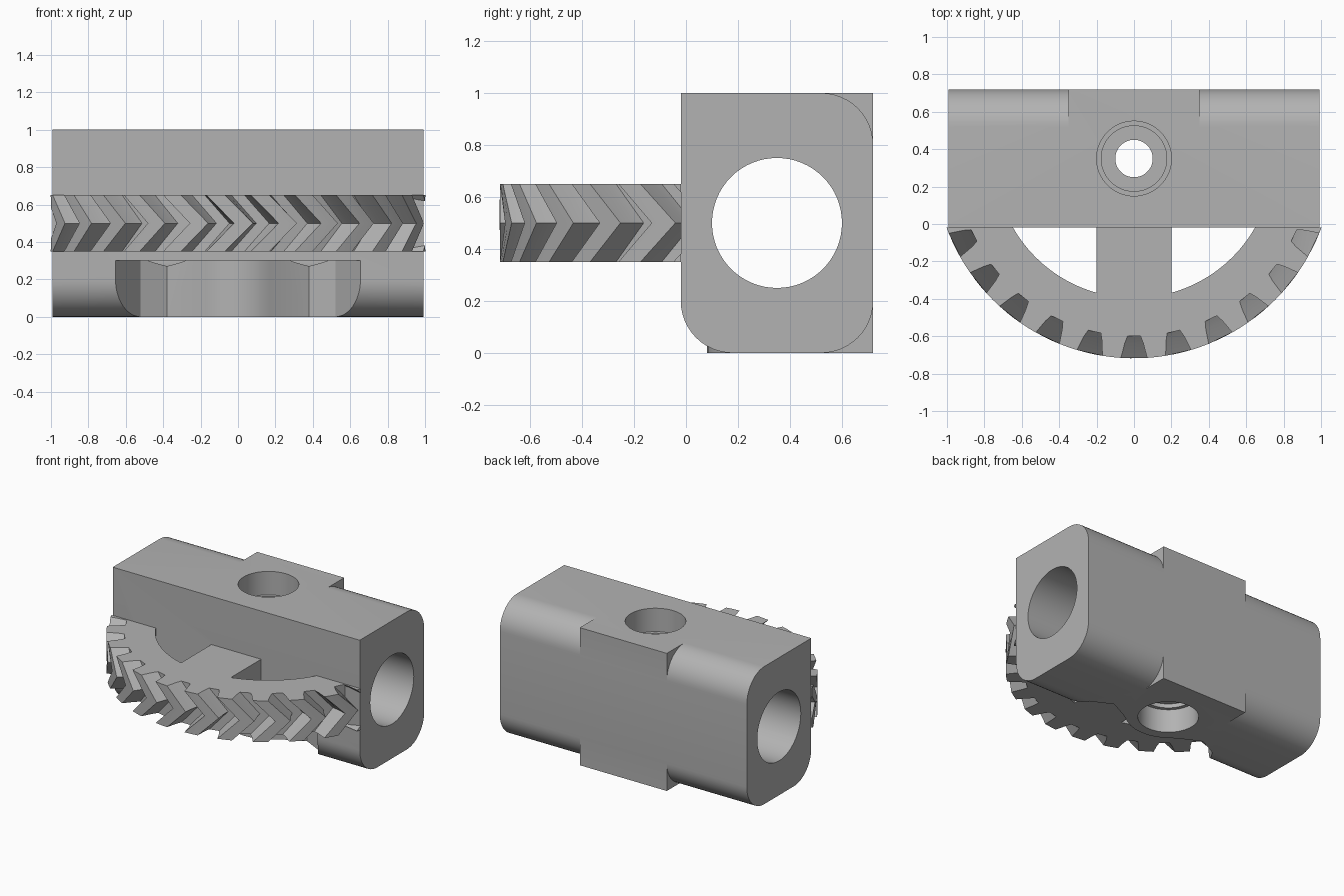
import bpy, bmesh, math
from mathutils import Matrix

if "Cube" in bpy.data.objects:
    bpy.data.objects.remove(bpy.data.objects["Cube"])

grey = bpy.data.materials.new("light grey")
grey.use_nodes = True
COLOUR = (0.45, 0.45, 0.45, 1)
grey.diffuse_color = COLOUR
grey.node_tree.nodes["Principled BSDF"].inputs["Base Color"].default_value = COLOUR

AXIS_Y = 0.35      # shared axis of the gear and the vertical bore
FRONT, BACK = -0.02, 0.72
HALF = 0.993       # half length of the block


def make(name, bm):
    bmesh.ops.recalc_face_normals(bm, faces=bm.faces)
    mesh = bpy.data.meshes.new(name)
    bm.to_mesh(mesh)
    bm.free()
    mesh.materials.append(grey)
    ob = bpy.data.objects.new(name, mesh)
    bpy.context.collection.objects.link(ob)
    return ob


def prism(name, points, a, b, along="z"):
    """Extrude a flat outline from a to b, along z (x, y) or along x (y, z)."""
    bm = bmesh.new()
    place = (lambda p: (p[0], p[1], a)) if along == "z" else (lambda p: (a, p[0], p[1]))
    face = bm.faces.new([bm.verts.new(place(p)) for p in points])
    new = bmesh.ops.extrude_face_region(bm, geom=[face])["geom"]
    step = (0, 0, b - a) if along == "z" else (b - a, 0, 0)
    bmesh.ops.translate(bm, vec=step, verts=[v for v in new if isinstance(v, bmesh.types.BMVert)])
    return make(name, bm)


def box(name, x0, x1, y0, y1, z0, z1):
    return prism(name, [(x0, y0), (x1, y0), (x1, y1), (x0, y1)], z0, z1)


def circle(cx, cy, r, n=64):
    return [(cx + r * math.cos(math.tau * i / n), cy + r * math.sin(math.tau * i / n)) for i in range(n)]


def cut(target, cutter):
    mod = target.modifiers.new("cut", "BOOLEAN")
    mod.operation, mod.solver, mod.object = "DIFFERENCE", "EXACT", cutter
    bpy.context.view_layer.objects.active = target
    bpy.ops.object.modifier_apply(modifier=mod.name)
    bpy.data.objects.remove(cutter)


def smooth(ob):
    bpy.ops.object.select_all(action="DESELECT")
    ob.select_set(True)
    bpy.context.view_layer.objects.active = ob
    bpy.ops.object.shade_smooth_by_angle(angle=math.radians(25))


def corner(y, z, sy, sz, r=0.2, n=12):
    """Outline of the waste outside a rounded edge; sy and sz point outwards."""
    arc = [(y - sy * r * (1 - math.sin(t)), z - sz * r * (1 - math.cos(t)))
           for t in (math.pi / 2 * i / n for i in range(n + 1))]
    e = 0.05
    return arc + [(y + sy * e, z - sz * r), (y + sy * e, z + sz * e), (y - sy * r, z + sz * e)]


# Block
block = box("bearing_block", -HALF, HALF, FRONT, BACK, 0, 1)

# Rounded long edges at both ends
for side in (-1, 1):
    for y, z, sy, sz, start in ((BACK, 1, 1, 1, 0.35), (BACK, 0, 1, -1, 0.35), (FRONT, 0, -1, -1, 0.53)):
        cut(block, prism("edge_cutter", corner(y, z, sy, sz), side * start, side * 1.1, "x"))

# Recess under the gear, wrapping round the lower bore
half = [(0.69, -0.07), (0.655, FRONT), (0.52, 0.18), (0.38, 0.25), (0.23, 0.175), (0.17, 0.133), (0.12, 0.105), (0.06, 0.085)]
outline = half + [(0, 0.08)] + [(-x, y) for x, y in reversed(half)]
cut(block, prism("recess_cutter", outline, -0.1, 0.3))

# Long bore, vertical bore and stepped counterbores
cut(block, prism("bore_cutter", circle(AXIS_Y, 0.5, 0.25), -1.1, 1.1, "x"))
for r, depth in ((0.1, 0.4), (0.175, 0.2), (0.2, 0.17)):
    cut(block, prism("top_cutter", circle(0, AXIS_Y, r), 1 - depth, 1.1))
    cut(block, prism("bottom_cutter", circle(0, AXIS_Y, r), -0.1, depth))
smooth(block)

# Half ring gear with herringbone teeth
TEETH, TWIST, INNER = 28, 8.0, 0.745
TOOTH = [(-2.1, 0.95), (2.1, 0.95), (2.9, 0.99), (3.75, 1.068), (6.43, 1.068), (9.11, 1.068), (9.96, 0.99)]
teeth = [(a + 360 / TEETH * i - 90, r) for i in range(TEETH) for a, r in TOOTH]


def ring(bm, z, twist=0, radius=None):
    verts = []
    for a, r in teeth:
        t, r = math.radians(a + twist), radius or r
        verts.append(bm.verts.new((r * math.cos(t), AXIS_Y + r * math.sin(t), z)))
    return verts


bm = bmesh.new()
loops = [ring(bm, 0.35, 0, INNER), ring(bm, 0.35), ring(bm, 0.5, TWIST), ring(bm, 0.65), ring(bm, 0.65, 0, INNER)]
for low, high in zip(loops, loops[1:] + loops[:1]):
    for i in range(len(low)):
        j = (i + 1) % len(low)
        bm.faces.new((low[i], low[j], high[j], high[i]))
bmesh.ops.bisect_plane(bm, geom=bm.verts[:] + bm.edges[:] + bm.faces[:], plane_co=(0, FRONT, 0),
                       plane_no=(0, 1, 0), clear_outer=True)
bmesh.ops.holes_fill(bm, edges=[e for e in bm.edges if e.is_boundary], sides=0)
smooth(make("herringbone_gear", bm))

# Spoke joining the rim to the block
box("gear_spoke", -0.2, 0.2, -0.395, FRONT, 0.35, 0.65)
